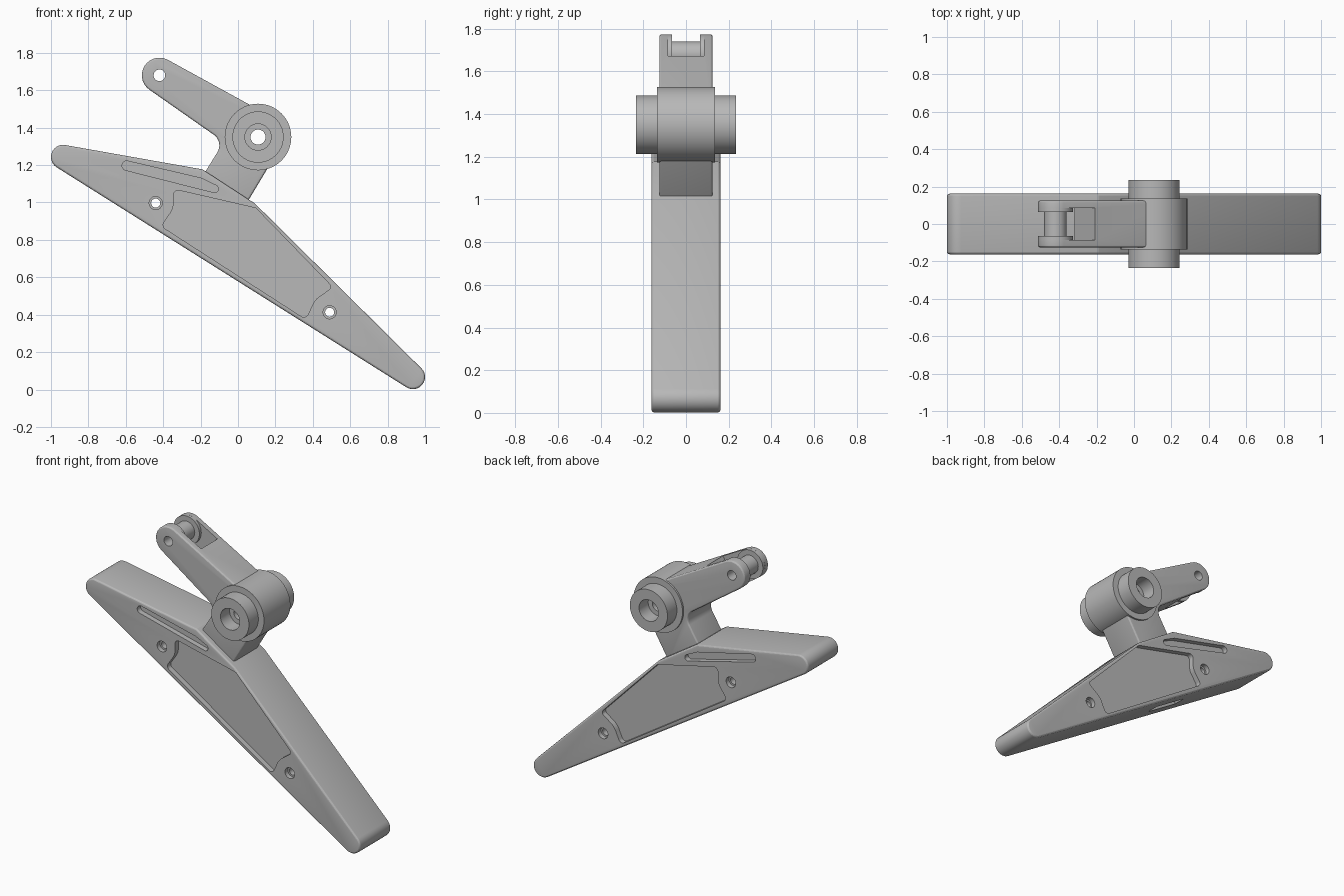
import bpy, bmesh
from math import atan2, asin, hypot, cos, sin, pi, radians
from mathutils import Vector

cube = bpy.data.objects.get("Cube")
if cube:
    bpy.data.objects.remove(cube, do_unlink=True)

grey = bpy.data.materials.new("plain_grey")
grey.use_nodes = True
tone = (0.48, 0.48, 0.48, 1)
grey.diffuse_color = tone
grey.node_tree.nodes["Principled BSDF"].inputs["Base Color"].default_value = tone


def belt(discs, steps=14):
    """Counter-clockwise outline around discs (x, z, r); r < 0 makes a concave bend."""
    angles = []
    for i, (x, z, r) in enumerate(discs):
        x2, z2, r2 = discs[(i + 1) % len(discs)]
        dx, dz = x2 - x, z2 - z
        angles.append(atan2(dz, dx) - pi / 2 + asin((r - r2) / hypot(dx, dz)))
    pts = []
    for i, (x, z, r) in enumerate(discs):
        if r == 0:
            pts.append((x, z))
            continue
        start = angles[i - 1]
        sweep = (angles[i] - start + pi) % (2 * pi) - pi
        for k in range(steps + 1):
            a = start + sweep * k / steps
            pts.append((x + r * cos(a), z + r * sin(a)))
    return pts


def circle(x, z, r, n=56):
    return [(x + r * cos(2 * pi * k / n), z + r * sin(2 * pi * k / n)) for k in range(n)]


def prism(name, pts, y0, y1):
    """Extrude an x-z outline from y0 to y1."""
    bm = bmesh.new()
    face = bm.faces.new([bm.verts.new((x, y0, z)) for x, z in pts])
    out = bmesh.ops.extrude_face_region(bm, geom=[face])
    verts = [g for g in out["geom"] if isinstance(g, bmesh.types.BMVert)]
    bmesh.ops.translate(bm, vec=(0, y1 - y0, 0), verts=verts)
    bmesh.ops.recalc_face_normals(bm, faces=bm.faces)
    mesh = bpy.data.meshes.new(name)
    bm.to_mesh(mesh)
    bm.free()
    mesh.materials.append(grey)
    obj = bpy.data.objects.new(name, mesh)
    bpy.context.collection.objects.link(obj)
    return obj


def finish(obj, cuts=(), bevel=0):
    """Round the edges, subtract each (outline, y0, y1) cut, then smooth."""
    bpy.ops.object.select_all(action="DESELECT")
    bpy.context.view_layer.objects.active = obj
    obj.select_set(True)
    if bevel:
        mod = obj.modifiers.new("round", "BEVEL")
        mod.width, mod.segments = bevel, 4
        mod.limit_method, mod.angle_limit = "ANGLE", radians(50)
        bpy.ops.object.modifier_apply(modifier=mod.name)
    for cut in cuts:
        cutter = prism("cutter", *cut)
        cutter.hide_render = True
        mod = obj.modifiers.new("cut", "BOOLEAN")
        mod.operation, mod.solver, mod.object = "DIFFERENCE", "EXACT", cutter
        bpy.ops.object.modifier_apply(modifier=mod.name)
        bpy.data.objects.remove(cutter, do_unlink=True)
    bpy.ops.object.shade_smooth_by_angle(angle=radians(20))


def both_sides(pts, y0, y1):
    return [(pts, y0, y1), (pts, -y1, -y0)]


# Base: long wedge with rounded ends
half = 0.162
base = prism("base", belt([(-0.935, 1.243, 0.065), (0.935, 0.067, 0.065),
                           (0.09, 0.995, 0), (-0.19, 1.177, 0)]), -half, half)
bolts = [(-0.44, 0.997), (0.49, 0.413)]
panel = belt([(-0.375, 0.88, 0.025), (0.352, 0.412, 0.025), (*bolts[1], -0.1),
              (0.475, 0.55, 0.02), (0.085, 0.952, 0.02),
              (-0.32, 1.04, 0.025), (*bolts[0], -0.095)])
slot = belt([(-0.595, 1.197, 0.025), (-0.125, 1.073, 0.02), (-0.2, 1.115, 0.015)])
cuts = both_sides(panel, half - 0.035, 0.3) + both_sides(slot, half - 0.035, 0.3)
for bolt in bolts:
    cuts += both_sides(circle(*bolt, 0.035), half - 0.03, 0.3)
    cuts.append((circle(*bolt, 0.024), -0.3, 0.3))
# Shallow slot in the underside
mid, along, down = Vector((-0.26, 0.741)), Vector((0.847, -0.533)), Vector((-0.533, -0.847))
under = [mid + along * a + down * d
         for a, d in ((-0.13, 0.1), (0.13, 0.1), (0.13, -0.04), (-0.13, -0.04))]
cuts.append((under, -0.04, 0.04))
finish(base, cuts, 0.014)

# Arm and neck in one piece, forked at the tip
hub, tip = (0.107, 1.35), (-0.42, 1.68)
arm = prism("arm", belt([(*tip, 0.094), (-0.17, 1.305, -0.07), (-0.19, 1.14, 0),
                         (0.04, 0.985, 0), (*hub, 0.13)]), -0.125, 0.125)
out, up = Vector((-0.85, 0.53)), Vector((0.53, 0.85))
top, low = Vector((-0.2, 1.685)) + up * 0.1, Vector((-0.31, 1.51)) - up * 0.1
fork = [top, top + out * 0.5, low + out * 0.5, low]
finish(arm, [(fork, -0.085, 0.085), (circle(*tip, 0.031), -0.3, 0.3),
             (circle(*hub, 0.1), -0.3, 0.3)], 0.012)

# Bosses inside the fork and the roller between them
pin = (circle(*tip, 0.031), -0.3, 0.3)
for side, name in ((1, "back_fork_boss"), (-1, "front_fork_boss")):
    finish(prism(name, circle(*tip, 0.0935), *sorted((side * 0.065, side * 0.09))), [pin])
finish(prism("roller", circle(*tip, 0.06), -0.066, 0.066), [pin])

# Hub drum and the bored sleeve through it
finish(prism("hub_drum", circle(*hub, 0.178), -0.137, 0.137),
       [(circle(*hub, 0.1), -0.3, 0.3)])
finish(prism("hub_sleeve", circle(*hub, 0.137), -0.235, 0.235),
       both_sides(circle(*hub, 0.07), 0.14, 0.3) + [(circle(*hub, 0.04), -0.3, 0.3)])
